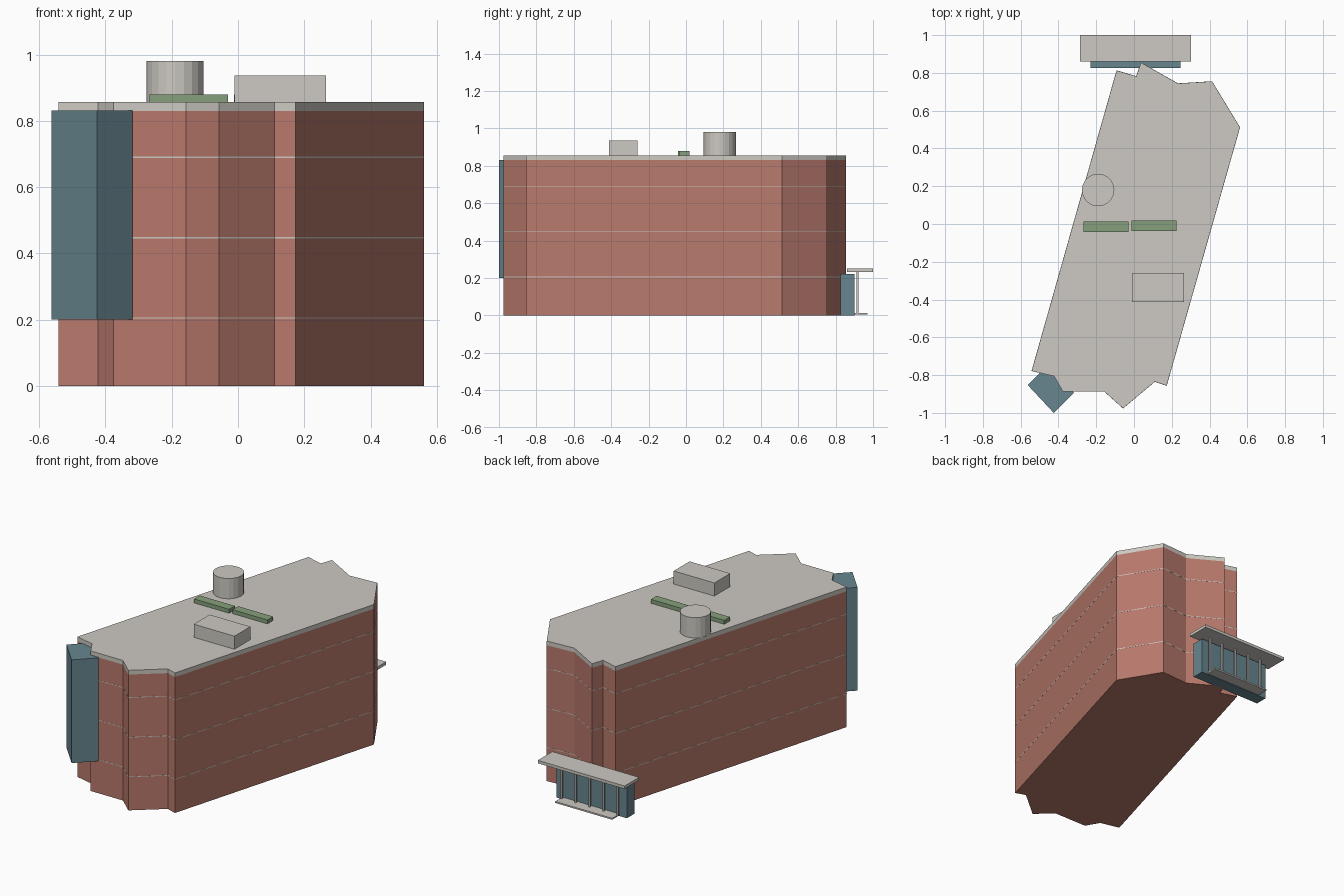
import bpy, bmesh, math
from mathutils import Vector

if "Cube" in bpy.data.objects:
    bpy.data.objects.remove(bpy.data.objects["Cube"])


def material(name, rgb):
    m = bpy.data.materials.new(name)
    lin = [((c / 255 + 0.055) / 1.055) ** 2.4 for c in rgb]
    m.diffuse_color = (*lin, 1)
    m.use_nodes = True
    m.node_tree.nodes["Principled BSDF"].inputs["Base Color"].default_value = m.diffuse_color
    return m


BRICK = material("brick_red", (184, 121, 108))
STONE = material("pale_stone", (205, 201, 194))
GLASS = material("blue_grey_glass", (103, 134, 143))
GREEN = material("planting_green", (134, 160, 124))


def prism(name, points, z0, z1, mat):
    """Extrude a counter-clockwise plan outline from z0 to z1."""
    bm = bmesh.new()
    face = bm.faces.new([bm.verts.new((x, y, z0)) for x, y in points])
    ext = bmesh.ops.extrude_face_region(bm, geom=[face])
    top = [v for v in ext["geom"] if isinstance(v, bmesh.types.BMVert)]
    bmesh.ops.translate(bm, verts=top, vec=(0, 0, z1 - z0))
    bmesh.ops.recalc_face_normals(bm, faces=bm.faces)
    mesh = bpy.data.meshes.new(name)
    bm.to_mesh(mesh)
    bm.free()
    mesh.materials.append(mat)
    obj = bpy.data.objects.new(name, mesh)
    bpy.context.collection.objects.link(obj)
    return obj


def box(name, x0, x1, y0, y1, z0, z1, mat):
    return prism(name, [(x0, y0), (x1, y0), (x1, y1), (x0, y1)], z0, z1, mat)


def offset(points, d):
    """Push a counter-clockwise outline outwards by d."""
    pts = [Vector(p) for p in points]
    out = []
    for i, p in enumerate(pts):
        a = (p - pts[i - 1]).normalized()
        b = (pts[(i + 1) % len(pts)] - p).normalized()
        na, nb = Vector((a.y, -a.x)), Vector((b.y, -b.x))
        out.append(p + (na + nb) * d / (1 + na.dot(nb)))
    return out


# Main block with its roof slab
outline = [(-0.542, -0.778), (-0.423, -0.806), (-0.376, -0.887), (-0.157, -0.887),
           (-0.058, -0.976), (0.11, -0.835), (0.173, -0.856), (0.561, 0.512),
           (0.413, 0.755), (0.233, 0.744), (0.037, 0.855), (0.012, 0.782),
           (-0.092, 0.813)]
prism("brick_walls", outline, 0, 0.83, BRICK)
prism("roof_slab", outline, 0.83, 0.856, STONE)

# Hairline floor bands
for i, z in enumerate((0.205, 0.447, 0.69)):
    prism(f"floor_band_{i + 1}", offset(outline, 0.0006), z - 0.002, z + 0.002, STONE)

# Corner bay turned to the street
prism("corner_bay", [(-0.563, -0.852), (-0.425, -1.0), (-0.318, -0.893),
                     (-0.456, -0.745)], 0.2, 0.831, GLASS)

# Rooftop equipment
tank = [(-0.19 + 0.086 * math.cos(a), 0.18 + 0.086 * math.sin(a))
        for a in (2 * math.pi * i / 20 for i in range(20))]
prism("roof_tank", tank, 0.856, 0.98, STONE)
box("plant_room", -0.01, 0.265, -0.413, -0.26, 0.856, 0.936, STONE)
box("planter_left", -0.267, -0.03, -0.043, 0.012, 0.856, 0.88, GREEN)
box("planter_right", -0.012, 0.224, -0.036, 0.019, 0.856, 0.88, GREEN)

# Entrance at the back
box("entrance_glazing", -0.23, 0.245, 0.826, 0.9, 0, 0.22, GLASS)
box("entrance_canopy", -0.285, 0.302, 0.86, 1.0, 0.232, 0.25, STONE)
box("entrance_step", -0.18, 0.205, 0.9, 0.97, 0.004, 0.013, STONE)
for i in range(5):
    x = -0.18 + 0.095 * i
    box(f"entrance_post_{i + 1}", x - 0.005, x + 0.005, 0.911, 0.921, 0.008, 0.234, STONE)
